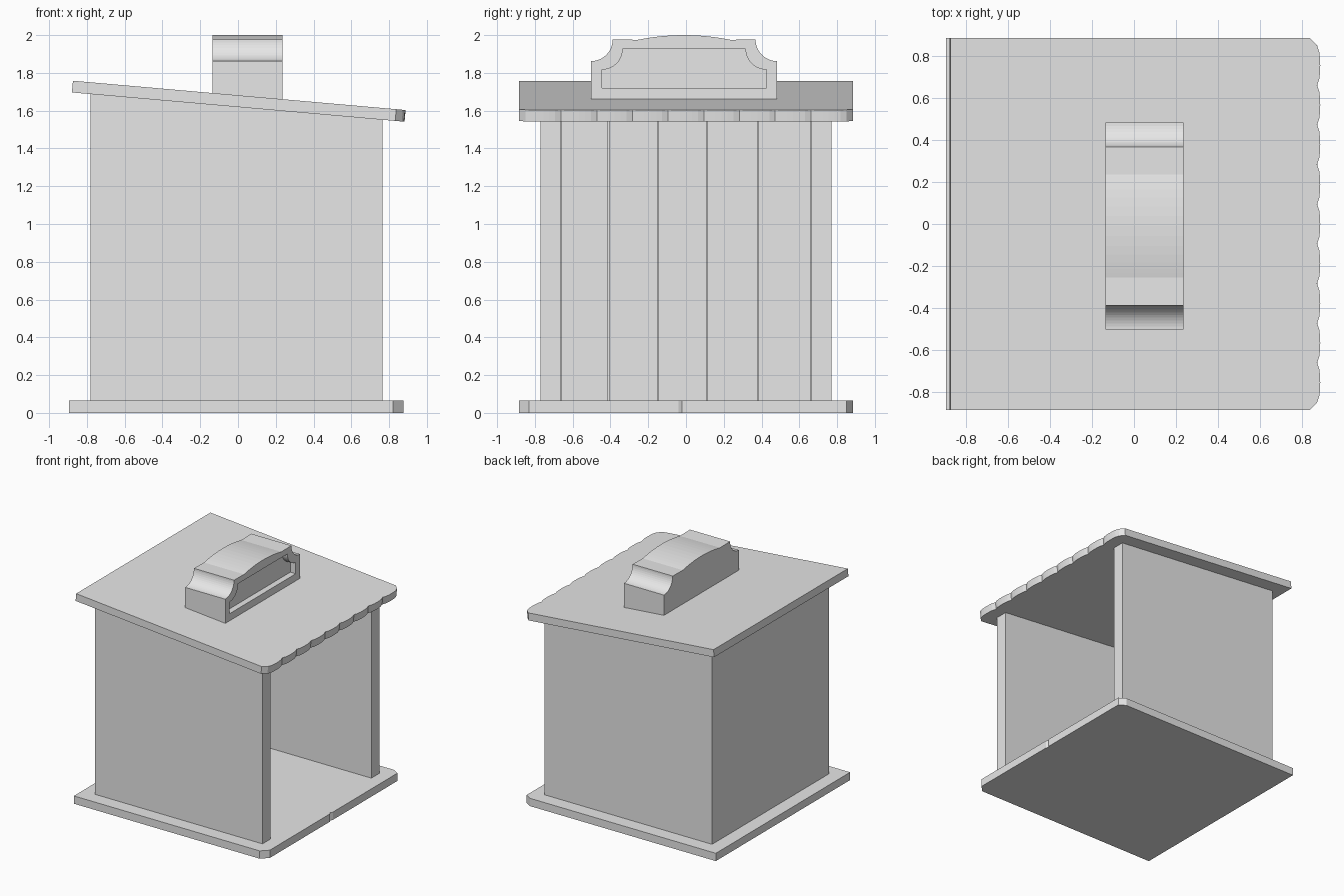
import bpy
import bmesh
from math import sin, cos, pi, radians

cube = bpy.data.objects.get("Cube")
if cube:
    bpy.data.objects.remove(cube, do_unlink=True)

grey = bpy.data.materials.new("plain grey")
grey.use_nodes = True
grey.diffuse_color = (0.8, 0.8, 0.8, 1)
grey.node_tree.nodes["Principled BSDF"].inputs["Base Color"].default_value = (0.8, 0.8, 0.8, 1)

# How a profile point (a, b) and a depth d map to x, y, z
PLANES = {
    "xy": lambda a, b, d: (a, b, d),
    "xz": lambda a, b, d: (a, d, b),
    "yz": lambda a, b, d: (d, a, b),
}


def prism(name, profile, plane, start, end):
    """Extrude a closed profile between two depths."""
    place = PLANES[plane]
    bm = bmesh.new()
    near = [bm.verts.new(place(a, b, start)) for a, b in profile]
    far = [bm.verts.new(place(a, b, end)) for a, b in profile]
    bm.faces.new(near)
    bm.faces.new(far)
    n = len(profile)
    for i in range(n):
        j = (i + 1) % n
        bm.faces.new((near[i], near[j], far[j], far[i]))
    bmesh.ops.recalc_face_normals(bm, faces=bm.faces)
    mesh = bpy.data.meshes.new(name)
    bm.to_mesh(mesh)
    bm.free()
    mesh.materials.append(grey)
    obj = bpy.data.objects.new(name, mesh)
    bpy.context.collection.objects.link(obj)
    return obj


# Floor slab: clipped open-side corners and a small nick in the edge
prism("floor_slab", [(-0.895, -0.885), (0.82, -0.885), (0.875, -0.83),
                     (0.875, -0.04), (0.865, -0.02), (0.875, 0.0),
                     (0.875, 0.85), (0.82, 0.885), (-0.895, 0.885)],
      "xy", 0, 0.065)


# Walls with tops that follow the sloping roof
SLOPE = 0.088


def roof_underside(x):
    return 1.542 + SLOPE * (0.885 - x) + 0.01


def wall(name, x0, x1, y0, y1):
    prism(name, [(x0, 0.06), (x1, 0.06), (x1, roof_underside(x1)),
                 (x0, roof_underside(x0))], "xz", y0, y1)


wall("right_wall", -0.78, 0.765, -0.77, -0.665)
wall("left_wall", -0.78, 0.765, 0.665, 0.77)
wall("back_wall", -0.78, -0.72, -0.67, 0.67)

# Planks lining the inside of the back wall
seams = [-0.665, -0.41, -0.15, 0.11, 0.38, 0.665]
for i, (y0, y1) in enumerate(zip(seams, seams[1:])):
    wall(f"back_plank_{i + 1}", -0.725, -0.69, y0 + 0.002, y1 - 0.002)

# Roof: clipped corners and a scalloped edge over the opening
edge = []
steps = 54
for i in range(steps + 1):
    t = i / steps
    edge.append((0.87 + 0.015 * abs(sin(9 * pi * t)) ** 0.5, -0.85 + 1.7 * t))
outline = [(-0.883, -0.885), (0.835, -0.885)] + edge + [(0.835, 0.885), (-0.883, 0.885)]
roof = prism("roof", outline, "xy", -0.031, 0.031)
roof.rotation_euler.y = radians(5.03)
roof.location = (0.003, 0, 1.65)


# Sign board profile: scooped shoulders and a gently arched crown
def scoop(y, z, r, side):
    """Concave corner, listed from the outside inwards."""
    return [(y - side * r * sin(k * pi / 24), z - r * cos(k * pi / 24))
            for k in range(13)]


MID = -0.01
crown = [(MID + 0.245 * cos(k * pi / 16), 1.975 + 0.025 * sin(k * pi / 16) ** 2)
         for k in range(17)]
board = ([(-0.503, 1.64), (0.483, 1.64)] + scoop(0.483, 1.977, 0.115, 1)
         + crown + scoop(-0.503, 1.977, 0.115, -1)[::-1])
sign = prism("sign_board", board, "yz", -0.135, 0.235)

# Recessed panel cut into the sign's open-side face
panel = ([(-0.445, 1.72), (0.425, 1.72)] + scoop(0.425, 1.927, 0.11, 1)
         + scoop(-0.445, 1.927, 0.11, -1)[::-1])
cutter = prism("sign_recess_cutter", panel, "yz", 0.185, 0.3)
cutter.hide_render = True
cutter.hide_viewport = True
cut = sign.modifiers.new("recess", "BOOLEAN")
cut.operation = "DIFFERENCE"
cut.solver = "EXACT"
cut.object = cutter
